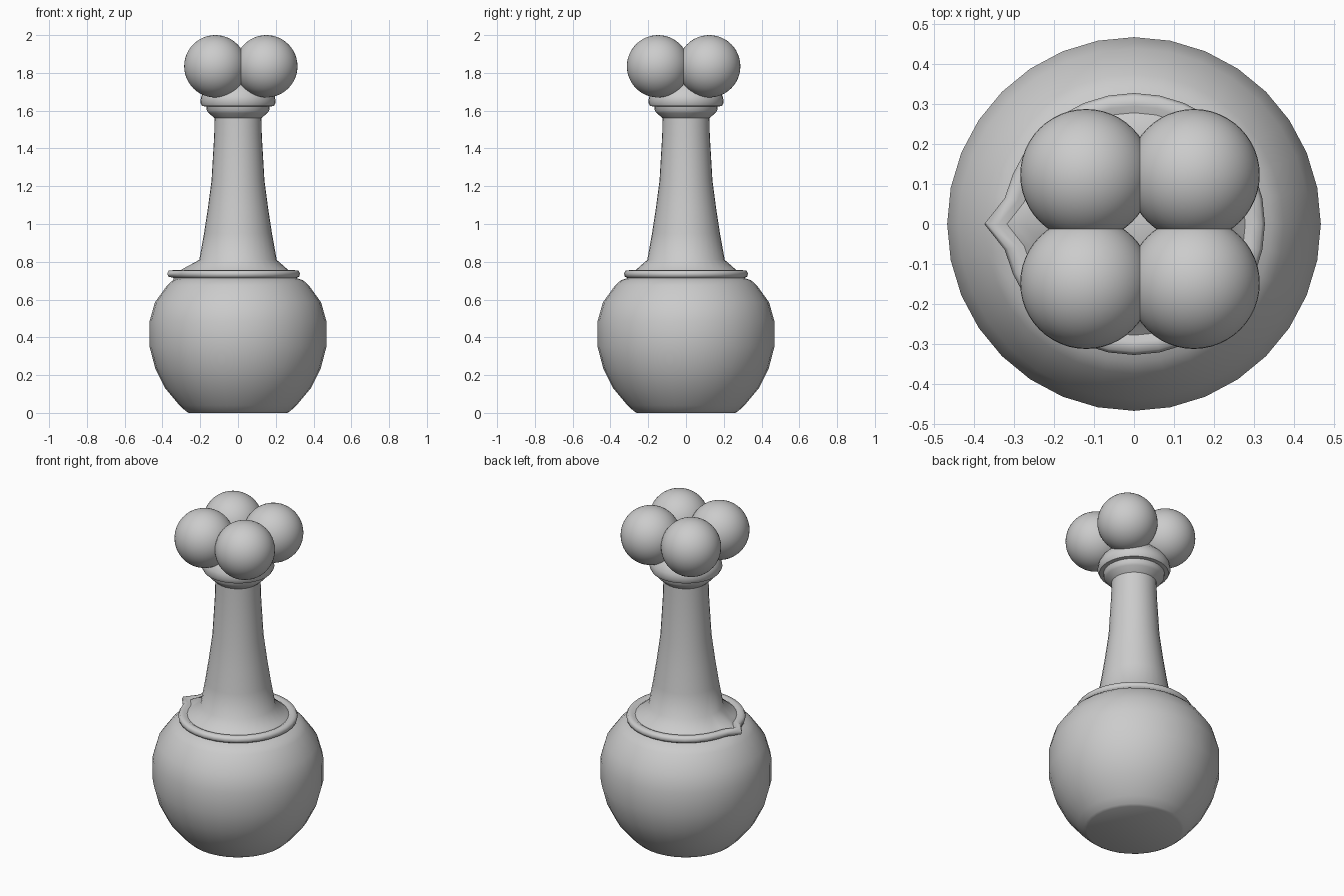
import bpy, bmesh, math

if "Cube" in bpy.data.objects:
    bpy.data.objects.remove(bpy.data.objects["Cube"])

SEG = 32


def lathe(name, profile, pull=None, angle=40):
    """Spin (radius, z) points; pull maps point index to an outward spout shift at -x."""
    pull = pull or {}
    bm = bmesh.new()
    rings = []
    for i, (r, z) in enumerate(profile):
        ring = []
        for s in range(SEG):
            a = 2 * math.pi * s / SEG
            off = abs(s - SEG // 2)
            k = {0: 1.0, 1: 0.05}.get(off, 0.0)
            rr = r + pull.get(i, 0) * k
            ring.append(bm.verts.new((rr * math.cos(a), rr * math.sin(a), z)))
        rings.append(ring)
    for lo, hi in zip(rings, rings[1:]):
        for s in range(SEG):
            t = (s + 1) % SEG
            bm.faces.new((lo[s], lo[t], hi[t], hi[s]))
    bm.faces.new(rings[0][::-1])
    bm.faces.new(rings[-1])
    me = bpy.data.meshes.new(name)
    bm.to_mesh(me)
    bm.free()
    ob = bpy.data.objects.new(name, me)
    bpy.context.collection.objects.link(ob)
    smooth(ob, angle)
    return ob


def smooth(ob, angle=40):
    bpy.ops.object.select_all(action='DESELECT')
    ob.select_set(True)
    bpy.context.view_layer.objects.active = ob
    bpy.ops.object.shade_smooth_by_angle(angle=math.radians(angle))


# Round pot with a rolled rim pinched into a small spout
lathe("pot", [(0.26, 0), (0.275, 0.008), (0.31, 0.04), (0.385, 0.13), (0.438, 0.235),
              (0.468, 0.35), (0.468, 0.485), (0.44, 0.585), (0.375, 0.675),
              (0.345, 0.702), (0.31, 0.714), (0.324, 0.722), (0.328, 0.738),
              (0.32, 0.753), (0.295, 0.756), (0.275, 0.745)],
      {10: 0.03, 11: 0.045, 12: 0.047, 13: 0.047, 14: 0.045, 15: 0.04}, 60)

# Flared neck rising out of the pot
lathe("neck", [(0.285, 0.742), (0.262, 0.76), (0.205, 0.81), (0.18, 0.95), (0.16, 1.08),
               (0.14, 1.23), (0.126, 1.47), (0.124, 1.56), (0.13, 1.565),
               (0.155, 1.588), (0.165, 1.6), (0.168, 1.63)],
      {0: 0.04, 1: 0.035}, 50)

# Collar and domed seat beneath the balls
lathe("collar", [(0.16, 1.622), (0.19, 1.624), (0.2, 1.645), (0.195, 1.675),
                 (0.18, 1.705), (0.14, 1.745), (0.08, 1.77), (0.02, 1.78)], None, 50)

# Cluster of four overlapping balls
for i, x in enumerate((-0.12, 0.15)):
    for j, y in enumerate((-0.148, 0.123)):
        bpy.ops.mesh.primitive_uv_sphere_add(segments=48, ring_count=24, radius=0.165,
                                             location=(x, y, 1.835))
        ball = bpy.context.object
        ball.name = f"ball_{2 * i + j + 1}"
        smooth(ball)
